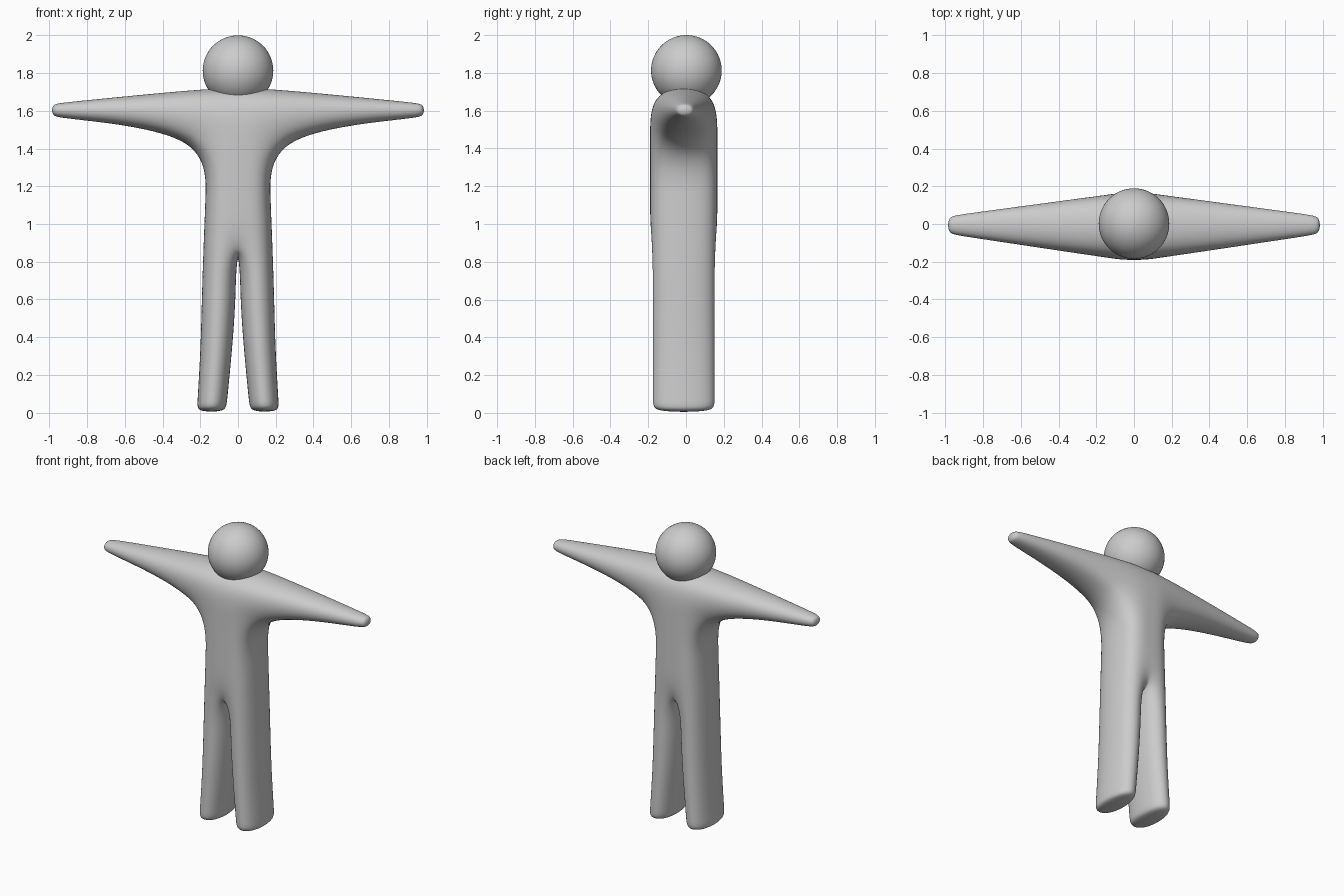
import bpy, bmesh

if "Cube" in bpy.data.objects:
    bpy.data.objects.remove(bpy.data.objects["Cube"])

FRONT, BACK = -0.19, 0.166
bm = bmesh.new()


def ring(points):
    return [bm.verts.new(p) for p in points]


def level(x0, x1, z):
    """Horizontal box section between x0 and x1."""
    return ring([(x0, FRONT, z), (x1, FRONT, z), (x1, BACK, z), (x0, BACK, z)])


def arm_section(x, half_y, half_z):
    y, z = -0.006, 1.603
    return ring([(x, y - half_y, z - half_z), (x, y + half_y, z - half_z),
                 (x, y + half_y, z + half_z), (x, y - half_y, z + half_z)])


def bridge(a, b, sides=range(4)):
    for i in sides:
        j = (i + 1) % 4
        bm.faces.new((a[i], a[j], b[j], b[i]))


# Torso half, open on the mirror plane; top side face left open for the arm
hip, waist, armpit, shoulder = [level(0, w, z) for w, z in
                                ((0.19, 0.90), (0.18, 1.12), (0.17, 1.465), (0.17, 1.73))]
bridge(hip, waist, range(3))
bridge(waist, armpit, range(3))
bridge(armpit, shoulder, (0, 2))
bm.faces.new(shoulder)

# Leg
last = hip
for x0, x1, z in ((0.004, 0.20, 0.60), (0.022, 0.205, 0.35),
                  (0.052, 0.222, 0.05), (0.058, 0.226, 0.002)):
    section = level(x0, x1, z)
    bridge(last, section)
    last = section
bm.faces.new(last)

# Arm
last = [armpit[1], armpit[2], shoulder[2], shoulder[1]]
for x, hy, hz in ((0.93, 0.06, 0.044), (0.99, 0.05, 0.036)):
    section = arm_section(x, hy, hz)
    bridge(last, section)
    last = section
bm.faces.new(last)

bmesh.ops.recalc_face_normals(bm, faces=bm.faces)
for f in bm.faces:
    f.smooth = True
mesh = bpy.data.meshes.new("body")
bm.to_mesh(mesh)
bm.free()
body = bpy.data.objects.new("body", mesh)
bpy.context.collection.objects.link(body)
mirror = body.modifiers.new("mirror", 'MIRROR')
mirror.merge_threshold = 0.001
sub = body.modifiers.new("smooth", 'SUBSURF')
sub.levels = sub.render_levels = 4

# Head
bpy.ops.mesh.primitive_uv_sphere_add(segments=64, ring_count=32, radius=0.187,
                                     location=(0, 0.002, 1.813))
head = bpy.context.object
head.name = "head"
bpy.ops.object.shade_smooth()
